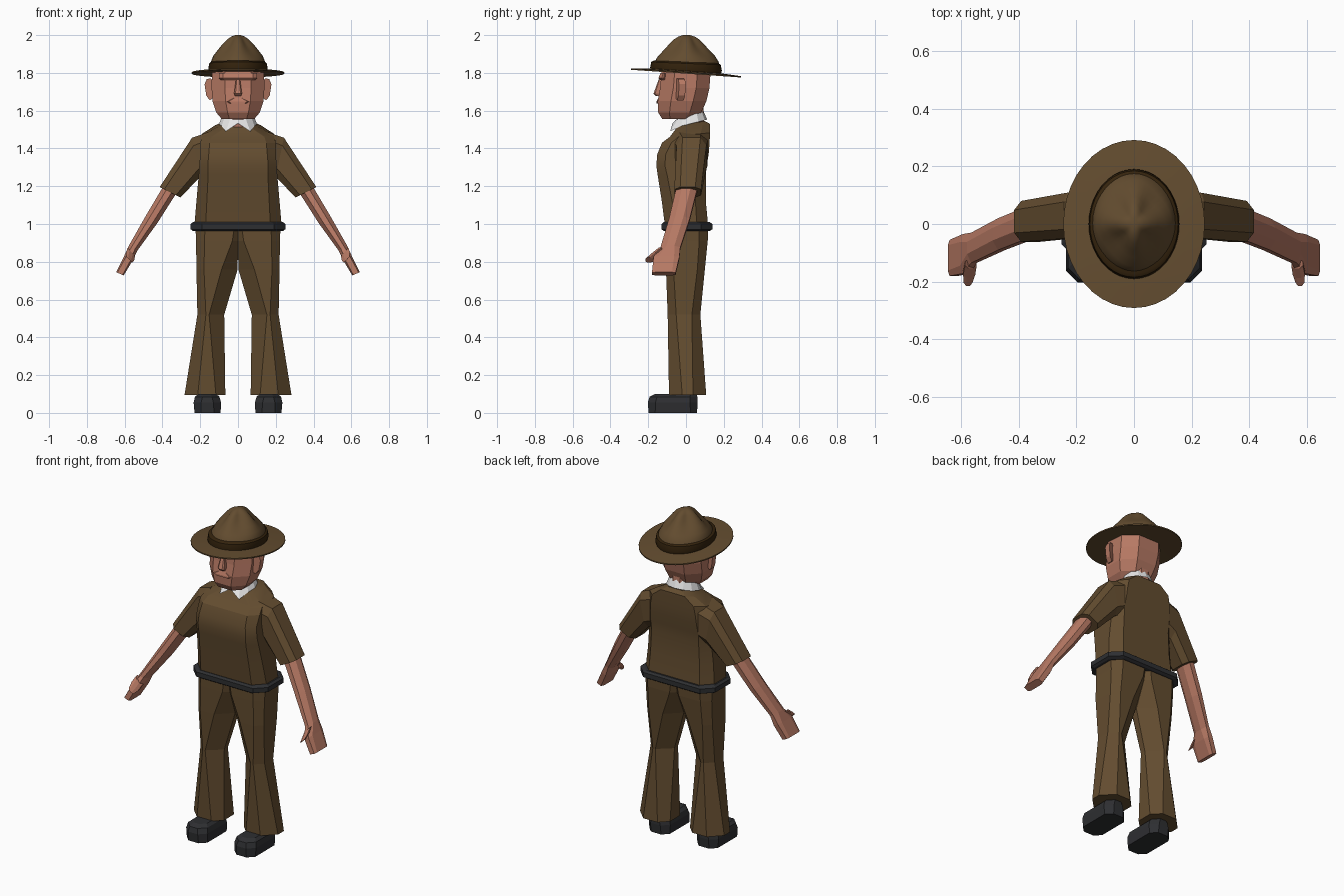
import bpy, bmesh, math

if "Cube" in bpy.data.objects:
    bpy.data.objects.remove(bpy.data.objects["Cube"])


def material(name, rgb):
    m = bpy.data.materials.new(name)
    m.diffuse_color = (*rgb, 1)
    m.use_nodes = True
    m.node_tree.nodes["Principled BSDF"].inputs["Base Color"].default_value = m.diffuse_color
    return m


BROWN = material("brown cloth", (0.125, 0.073, 0.029))
BAND = material("dark brown band", (0.035, 0.017, 0.004))
SKIN = material("skin", (0.47, 0.19, 0.126))
BLACK = material("black leather", (0.027, 0.028, 0.031))
WHITE = material("white collar", (0.8, 0.8, 0.8))


def loft(name, rings, mat, mirror=False, smooth=None, caps=True):
    """Skin a list of equal-length point rings into one object."""
    bm = bmesh.new()
    rows = [[bm.verts.new(p) for p in r] for r in rings]
    n = len(rows[0])
    for a, b in zip(rows, rows[1:]):
        for i in range(n):
            j = (i + 1) % n
            bm.faces.new((a[i], a[j], b[j], b[i]))
    if caps:
        bm.faces.new(rows[0][::-1])
        bm.faces.new(rows[-1])
    bmesh.ops.recalc_face_normals(bm, faces=bm.faces)
    me = bpy.data.meshes.new(name)
    bm.to_mesh(me)
    bm.free()
    me.materials.append(mat)
    ob = bpy.data.objects.new(name, me)
    bpy.context.collection.objects.link(ob)
    if mirror:
        ob.modifiers.new("mirror", 'MIRROR').use_mirror_merge = False
    if smooth:
        bpy.ops.object.select_all(action='DESELECT')
        ob.select_set(True)
        bpy.context.view_layer.objects.active = ob
        bpy.ops.object.shade_smooth_by_angle(angle=math.radians(smooth))
    return ob


def box_ring(z, x0, x1, y0, y1, c0, c1, tilt=0):
    """Horizontal chamfered rectangle; c0 and c1 are the chamfers at x0 and x1."""
    d = (y1 - y0) * 0.4
    a, b = min(c0, d), min(c1, d)
    pts = [(x0, y0 + a), (x0 + c0, y0), (x1 - c1, y0), (x1, y0 + b),
           (x1, y1 - b), (x1 - c1, y1), (x0 + c0, y1), (x0, y1 - a)]
    return [(x, y, z + tilt * y) for x, y in pts]


def body_ring(z, hx, y0, y1, c, tilt=0):
    return box_ring(z, -hx, hx, y0, y1, c, c, tilt)


def limb_ring(outer, inner, y0, y1, c=0.3):
    """Section of a limb spanning two xz points, and y0 to y1, with cut corners."""
    out = []
    for u, v in [(0, c), (c, 0), (1 - c, 0), (1, c), (1, 1 - c), (1 - c, 1), (c, 1), (0, 1 - c)]:
        out.append((inner[0] + (outer[0] - inner[0]) * u, y0 + (y1 - y0) * v,
                    inner[1] + (outer[1] - inner[1]) * u))
    return out


def oval(z, rx, ry, n=40, tilt=0, dent=0, cy=0):
    """Ellipse, optionally pinched at the four diagonals."""
    out = []
    for i in range(n):
        t = 2 * math.pi * i / n
        k = 1 - dent * math.sin(2 * t) ** 2
        y = cy + ry * k * math.sin(t)
        out.append((rx * k * math.cos(t), y, z + tilt * y))
    return out


# Hat
loft("hat_brim", [oval(1.812, 0.13, 0.16, tilt=-0.07), oval(1.808, 0.19, 0.225, tilt=-0.07),
                  oval(1.803, 0.245, 0.291, tilt=-0.07), oval(1.796, 0.245, 0.291, tilt=-0.07),
                  oval(1.798, 0.13, 0.16, tilt=-0.07)], BROWN, smooth=30)
loft("hat_band", [oval(1.805, 0.152, 0.186, tilt=-0.04), oval(1.82, 0.157, 0.19, tilt=-0.04),
                  oval(1.85, 0.153, 0.184, tilt=-0.04), oval(1.858, 0.142, 0.172, tilt=-0.04)],
     BAND, smooth=40)
crown = [(1.83, .146, .176, 0), (1.86, .143, .169, .02), (1.89, .131, .15, .1),
         (1.92, .108, .121, .2), (1.95, .084, .094, .28), (1.975, .06, .07, .3),
         (1.992, .036, .044, .2), (2.0, .014, .018, 0)]
loft("hat_crown", [oval(z, rx, ry, dent=d, cy=0.003) for z, rx, ry, d in crown], BROWN, smooth=60)

# Head and neck
loft("head", [body_ring(1.555, .085, -.125, .03, .04), body_ring(1.59, .115, -.147, .08, .06),
              body_ring(1.65, .135, -.15, .108, .07), body_ring(1.72, .14, -.137, .124, .07),
              body_ring(1.80, .138, -.13, .13, .07), body_ring(1.84, .125, -.12, .12, .06)], SKIN)
loft("neck", [oval(1.46, .075, .075, 10, cy=.03), oval(1.62, .075, .075, 10, cy=.02)], SKIN)
loft("nose", [body_ring(1.678, .016, -.16, -.12, .006), body_ring(1.69, .021, -.172, -.12, .008),
              body_ring(1.765, .011, -.145, -.12, .004)], SKIN)
loft("upper_lip", [body_ring(1.638, .055, -.156, -.12, .02), body_ring(1.648, .07, -.156, -.12, .02),
                   body_ring(1.668, .03, -.147, -.12, .012)], SKIN)
loft("brow", [body_ring(1.762, .09, -.138, -.1, .02), body_ring(1.772, .1, -.146, -.1, .02),
              body_ring(1.80, .1, -.135, -.1, .02)], SKIN)
ear = [(.125, 1.67), (.15, 1.655), (.168, 1.68), (.177, 1.74), (.165, 1.768), (.145, 1.77), (.125, 1.75)]
loft("ear", [[(x, y + (x - .13) * .4, z) for x, z in ear] for y in (-.055, -.02)], SKIN, mirror=True)

# Collar with two front points
top, low, inside = [], [], []
for k in range(12):
    a = math.radians(30 * k)
    tip = k in (1, 11)
    s, c = math.sin(a), -math.cos(a)
    z = 1.575 + 0.3 * 0.075 * c
    f = 1.3 if tip else 1
    top.append((.083 * s, .02 + .073 * c, z))
    low.append((.1 * f * s, .02 + .092 * f * c, 1.49 if tip else z - (.02 if k == 0 else .045)))
    inside.append((.07 * s, .02 + .06 * c, z - .03))
loft("collar", [low, top, inside], WHITE, caps=False)

# Shirt
loft("shirt", [body_ring(.98, .232, -.11, .118, .06), body_ring(1.12, .22, -.128, .105, .055),
               body_ring(1.26, .208, -.15, .105, .05), body_ring(1.31, .205, -.157, .11, .045),
               body_ring(1.37, .2, -.152, .12, .045), body_ring(1.43, .2, -.127, .125, .05),
               body_ring(1.47, .19, -.085, .127, .05, .1), body_ring(1.51, .12, -.055, .128, .04, .15),
               body_ring(1.53, .08, -.035, .1, .03, .15)], BROWN, smooth=20)
loft("sleeve", [limb_ring((.16, 1.485), (.16, 1.27), -.07, .115, .2),
                limb_ring((.243, 1.457), (.2, 1.25), -.05, .108, .2),
                limb_ring((.415, 1.195), (.305, 1.14), -.062, .08, .22)], BROWN, mirror=True)

# Belt
loft("belt", [body_ring(z, .238 + g, -.117 - g, .126 + g, .06)
              for z, g in ((.963, 0), (.972, .013), (1.0, .013), (1.01, 0))], BLACK)

# Arms and hands
loft("forearm", [limb_ring((.395, 1.2), (.325, 1.165), -.052, .06),
                 limb_ring((.49, 1.04), (.427, 1.005), -.09, .02),
                 limb_ring((.578, .885), (.532, .86), -.135, -.03)], SKIN, mirror=True)
loft("hand", [limb_ring((.578, .885), (.532, .86), -.135, -.03),
              limb_ring((.603, .83), (.556, .81), -.172, -.035, .2),
              limb_ring((.645, .745), (.605, .728), -.18, -.055, .15)], SKIN, mirror=True)
loft("thumb", [limb_ring((.585, .875), (.545, .83), -.155, -.12),
               limb_ring((.592, .85), (.55, .805), -.187, -.15),
               limb_ring((.59, .825), (.56, .795), -.215, -.18)], SKIN, mirror=True)

# Flared trousers
loft("trouser_leg", [box_ring(.095, .067, .283, -.09, .107, .05, .07),
                     box_ring(.52, .073, .215, -.097, .076, .08, .045),
                     box_ring(.76, .002, .22, -.106, .1, .085, .04),
                     box_ring(.91, 0, .222, -.108, .115, .03, .045),
                     box_ring(.98, 0, .225, -.108, .118, .02, .05)], BROWN, mirror=True)

# Shoes
loft("shoe", [box_ring(0, .092, .23, -.198, .058, .035, .035), box_ring(.055, .09, .235, -.202, .062, .04, .04),
              box_ring(.085, .098, .228, -.193, .06, .04, .04),
              box_ring(.1, .115, .21, -.165, .055, .03, .03)], BLACK, mirror=True)
